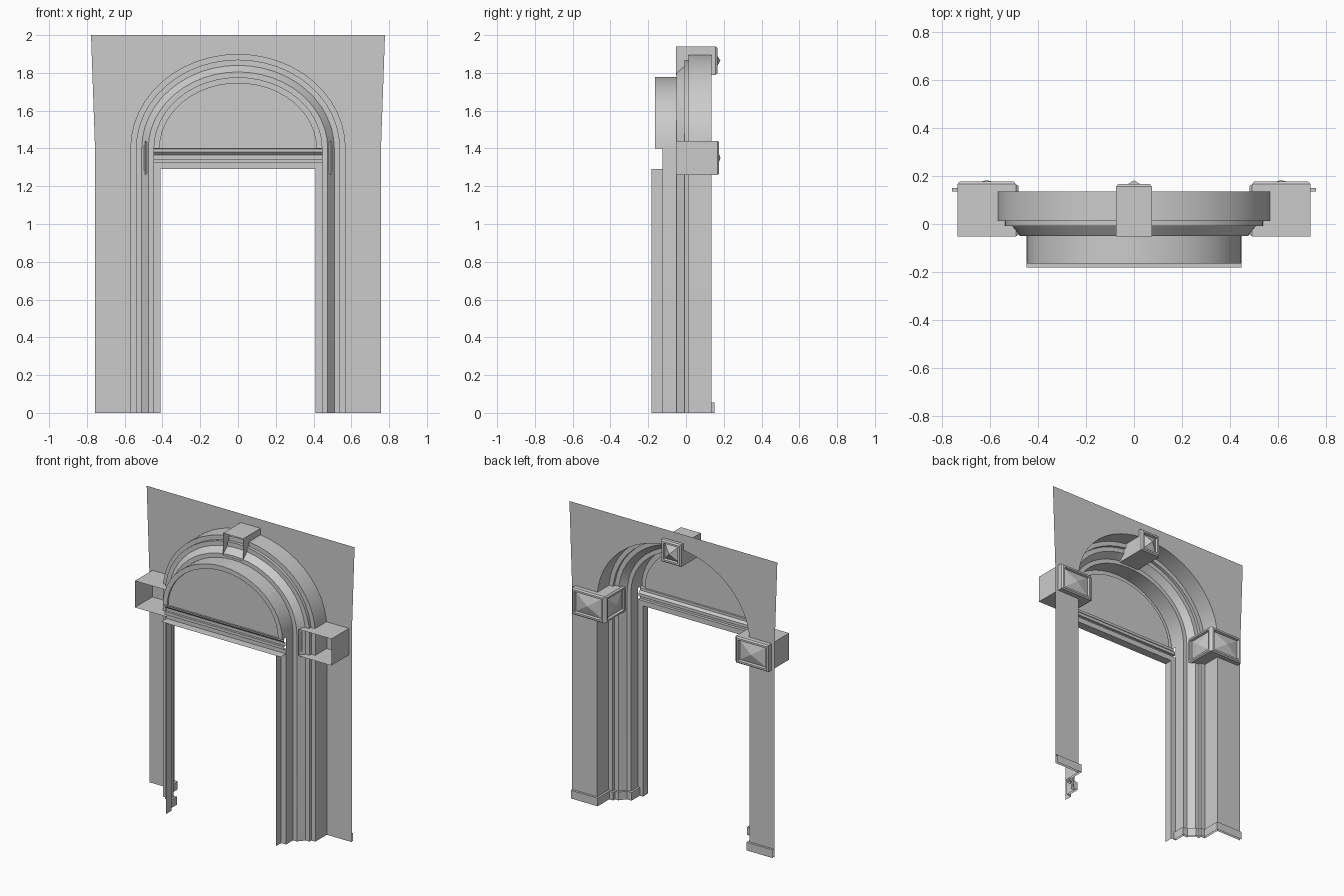
import bpy, bmesh, math
from mathutils import Vector

if "Cube" in bpy.data.objects:
    bpy.data.objects.remove(bpy.data.objects["Cube"])

SPRING, SEG = 1.4, 24


def finish(bm, name, mirror=False, orient=True, smooth=False):
    # turn open sheets towards the passage
    if orient:
        ref = Vector((0, 0.6, 1.2))
        bm.normal_update()
        for f in bm.faces:
            if f.normal.dot(ref - f.calc_center_median()) < 0:
                f.normal_flip()
    me = bpy.data.meshes.new(name)
    bm.to_mesh(me)
    bm.free()
    ob = bpy.data.objects.new(name, me)
    bpy.context.collection.objects.link(ob)
    if mirror:
        ob.modifiers.new("Mirror", 'MIRROR').use_mirror_merge = False
    if smooth:
        bpy.ops.object.select_all(action='DESELECT')
        ob.select_set(True)
        bpy.context.view_layer.objects.active = ob
        bpy.ops.object.shade_smooth_by_angle(angle=math.radians(25))
    return ob


def loft(bm, rows):
    vs = [[bm.verts.new(p) for p in r] for r in rows]
    for a, b in zip(vs, vs[1:]):
        for i in range(len(a) - 1):
            bm.faces.new((a[i], a[i + 1], b[i + 1], b[i]))
    return vs


def arch(r, y):
    # slightly flattened half round from +x to -x
    return [(r * math.cos(math.pi * i / SEG), y,
             SPRING + (r - 0.07) * math.sin(math.pi * i / SEG)) for i in range(SEG + 1)]


def arch_with_legs(r, y):
    return [(r, y, 0)] + arch(r, y) + [(-r, y, 0)]


# flat wall sheet around the arch
bm = bmesh.new()
edge = [(-0.757, 0.135, 0), (-0.757, 0.135, SPRING), (-0.778, 0.135, 2),
        (0.778, 0.135, 2), (0.757, 0.135, SPRING), (0.757, 0.135, 0)]
bm.faces.new([bm.verts.new(p) for p in edge + arch_with_legs(0.57, 0.135)])
finish(bm, "wall_panel")

# stepped reveal running up the jambs and over the arch
profile = [(0.57, 0.135), (0.57, 0.012), (0.54, 0.012), (0.54, -0.008),
           (0.51, -0.008), (0.475, -0.05), (0.447, -0.05), (0.447, -0.125)]
bm = bmesh.new()
loft(bm, [arch_with_legs(r, y) for r, y in profile])
finish(bm, "arch_reveal", smooth=True)

# lunette frame and recessed panel
bm = bmesh.new()
rows = loft(bm, [arch(r, y) for r, y in
                 [(0.447, -0.125), (0.447, -0.165), (0.415, -0.165), (0.415, -0.152)]])
bm.faces.new(rows[-1])
finish(bm, "lunette", smooth=True)

# moulded lintel (y, z)
lintel = [(-0.182, 1.29), (-0.125, 1.29), (-0.125, 1.325), (-0.145, 1.325),
          (-0.145, 1.345), (-0.13, 1.345), (-0.13, 1.365), (-0.145, 1.38),
          (-0.145, 1.397), (-0.165, 1.4), (-0.152, 1.4)]
bm = bmesh.new()
loft(bm, [[(x, y, z) for y, z in lintel] for x in (-0.447, 0.447)])
finish(bm, "lintel")

# door jamb strips
bm = bmesh.new()
loft(bm, [[(0.447, -0.125, z), (0.41, -0.125, z), (0.41, -0.182, z)] for z in (0, 1.29)])
finish(bm, "door_jamb", mirror=True)

# base skirting following the reveal
main = [(0.757, 0.135)] + profile
skirt = [(0.757, 0.15), (0.556, 0.15), (0.556, 0.026), (0.527, 0.026), (0.527, 0.006),
         (0.502, 0.006), (0.468, -0.036), (0.433, -0.036), (0.433, -0.125)]
bm = bmesh.new()
loft(bm, [[(x, y, 0) for x, y in skirt], [(x, y, 0.055) for x, y in skirt],
          [(x, y, 0.055) for x, y in main]])
finish(bm, "base_skirting", mirror=True)


def stud_block(name, lo, hi, directions, rise, mirror=False):
    # box open at the -y end, framed pyramid on each listed side
    bm = bmesh.new()
    bmesh.ops.create_cube(bm, size=1)
    for v in bm.verts:
        v.co = Vector([lo[i] + (v.co[i] + 0.5) * (hi[i] - lo[i]) for i in range(3)])
    bm.normal_update()
    back = [f for f in bm.faces if f.normal.y < -0.9]
    fancy = [f for f in bm.faces if any(f.normal.dot(Vector(d)) > 0.9 for d in directions)]
    bmesh.ops.delete(bm, geom=back, context='FACES_ONLY')
    for f in fancy:
        for t, d in ((0.008, 0.01), (0.012, 0), (0.004, -0.015)):
            bmesh.ops.inset_individual(bm, faces=[f], thickness=t, depth=d,
                                       use_even_offset=True)
            bm.normal_update()
        bmesh.ops.poke(bm, faces=[f], offset=rise)
    return finish(bm, name, mirror=mirror, orient=False)


# impost blocks at the springing and the keystone
stud_block("impost_block", (0.492, -0.052, 1.26), (0.735, 0.166, 1.44),
           [(0, 1, 0), (-1, 0, 0)], 0.021, mirror=True)
stud_block("keystone", (-0.074, -0.052, 1.79), (0.074, 0.156, 1.94),
           [(0, 1, 0)], 0.031)
